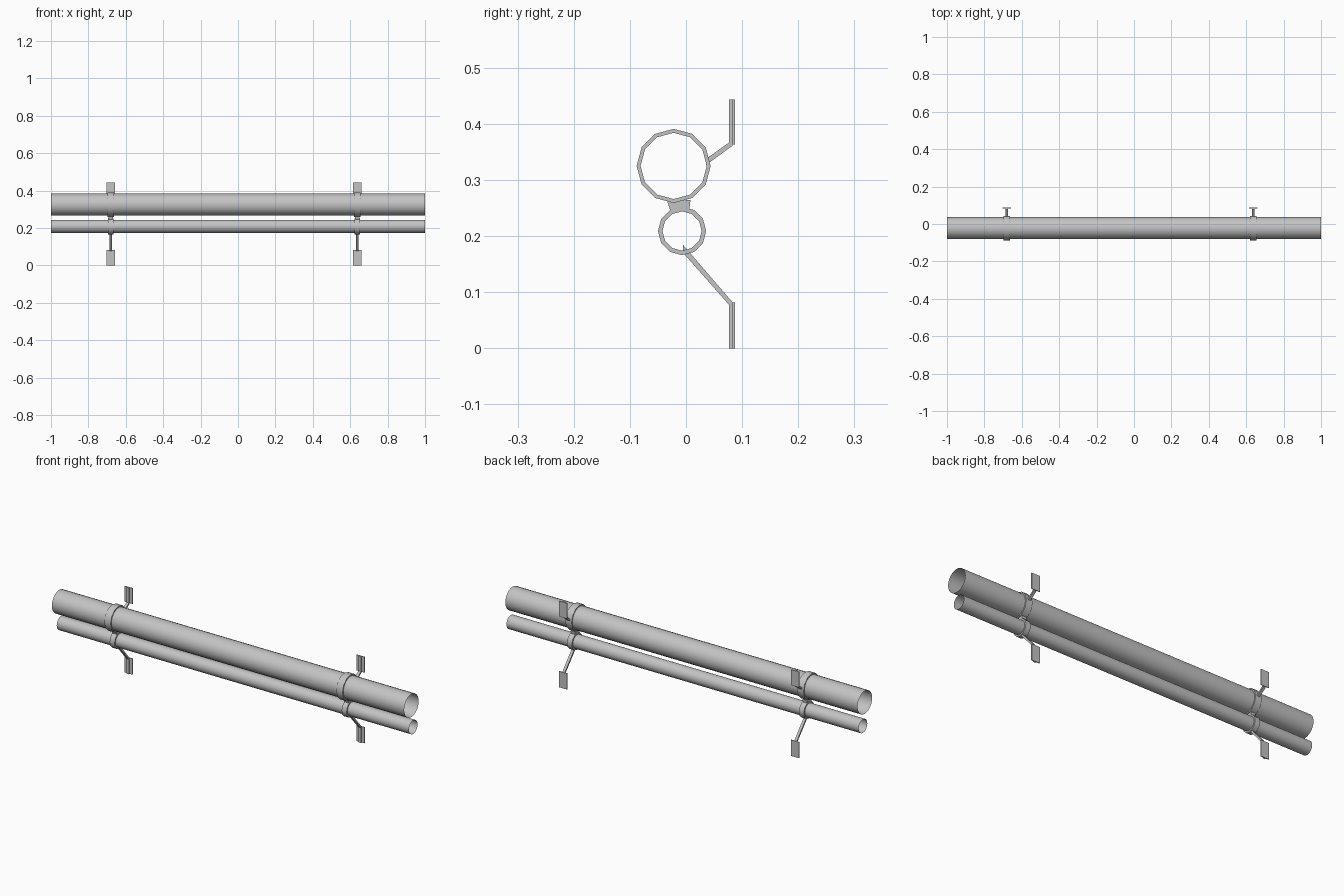
import bpy, bmesh, math

cube = bpy.data.objects.get("Cube")
if cube:
    bpy.data.objects.remove(cube, do_unlink=True)

metal = bpy.data.materials.new("grey_metal")
metal.use_nodes = True
GREY = (0.55, 0.55, 0.55, 1)
metal.diffuse_color = GREY
metal.node_tree.nodes["Principled BSDF"].inputs["Base Color"].default_value = GREY

# Pipe centres (y, z) and radii
BIG, BIG_R, BIG_CLAMP_R = (-0.022, 0.325), 0.059, 0.066
SMALL, SMALL_R, SMALL_CLAMP_R = (-0.007, 0.209), 0.035, 0.043


def finish(name, bm, smooth=False):
    bmesh.ops.recalc_face_normals(bm, faces=bm.faces)
    mesh = bpy.data.meshes.new(name)
    bm.to_mesh(mesh)
    bm.free()
    mesh.materials.append(metal)
    obj = bpy.data.objects.new(name, mesh)
    bpy.context.collection.objects.link(obj)
    if smooth:
        bpy.ops.object.select_all(action='DESELECT')
        obj.select_set(True)
        bpy.context.view_layer.objects.active = obj
        bpy.ops.object.shade_smooth_by_angle(angle=math.radians(35))
    return obj


def circle(bm, centre, radius, x, sides):
    angles = [2 * math.pi * i / sides for i in range(sides)]
    return [bm.verts.new((x, centre[0] + radius * math.cos(a),
                          centre[1] + radius * math.sin(a))) for a in angles]


def bridge(bm, a, b):
    n = len(a)
    for i in range(n):
        j = (i + 1) % n
        bm.faces.new((a[i], a[j], b[j], b[i]))


def pipe(name, centre, radius):
    # Open thin-walled tube along x
    bm = bmesh.new()
    bridge(bm, circle(bm, centre, radius, -1, 24), circle(bm, centre, radius, 1, 24))
    finish(name, bm, True)


def clamp(name, centre, inner, outer, x, width):
    # Twelve-sided solid band
    bm = bmesh.new()
    corners = [(outer, x - width / 2), (outer, x + width / 2),
               (inner, x + width / 2), (inner, x - width / 2)]
    loops = [circle(bm, centre, r, px, 12) for r, px in corners]
    for i in range(4):
        bridge(bm, loops[i], loops[(i + 1) % 4])
    finish(name, bm, True)


def extrusion(name, profile, x, width):
    # Side profile (y, z) given a width along x
    bm = bmesh.new()
    face = bm.faces.new([bm.verts.new((x - width / 2, y, z)) for y, z in profile])
    result = bmesh.ops.extrude_face_region(bm, geom=[face])
    verts = [g for g in result["geom"] if isinstance(g, bmesh.types.BMVert)]
    bmesh.ops.translate(bm, verts=verts, vec=(width, 0, 0))
    finish(name, bm)


pipe("large_pipe", BIG, BIG_R)
pipe("small_pipe", SMALL, SMALL_R)

# Side profiles of the bracket parts
LINK = [(-0.034, 0.264), (0.008, 0.264), (0.006, 0.248), (-0.028, 0.245)]
UPPER_STRUT = [(0.036, 0.327), (0.083, 0.361), (0.083, 0.443),
               (0.077, 0.443), (0.077, 0.367), (0.038, 0.339)]
LOWER_STRUT = [(-0.005, 0.184), (0.083, 0.082), (0.083, 0),
               (0.077, 0), (0.077, 0.077), (-0.005, 0.17)]


def plate(z0, z1):
    return [(0.083, z0), (0.087, z0), (0.087, z1), (0.083, z1)]


# One bracket near each end
for side, x in (("right", -0.68), ("left", 0.637)):
    clamp("large_clamp_" + side, BIG, BIG_R, BIG_CLAMP_R, x, 0.036)
    clamp("small_clamp_" + side, SMALL, SMALL_R, SMALL_CLAMP_R, x, 0.028)
    extrusion("clamp_link_" + side, LINK, x, 0.025)
    extrusion("upper_strut_" + side, UPPER_STRUT, x, 0.014)
    extrusion("lower_strut_" + side, LOWER_STRUT, x, 0.014)
    extrusion("upper_wall_plate_" + side, plate(0.363, 0.443), x, 0.046)
    extrusion("lower_wall_plate_" + side, plate(0, 0.082), x, 0.046)
